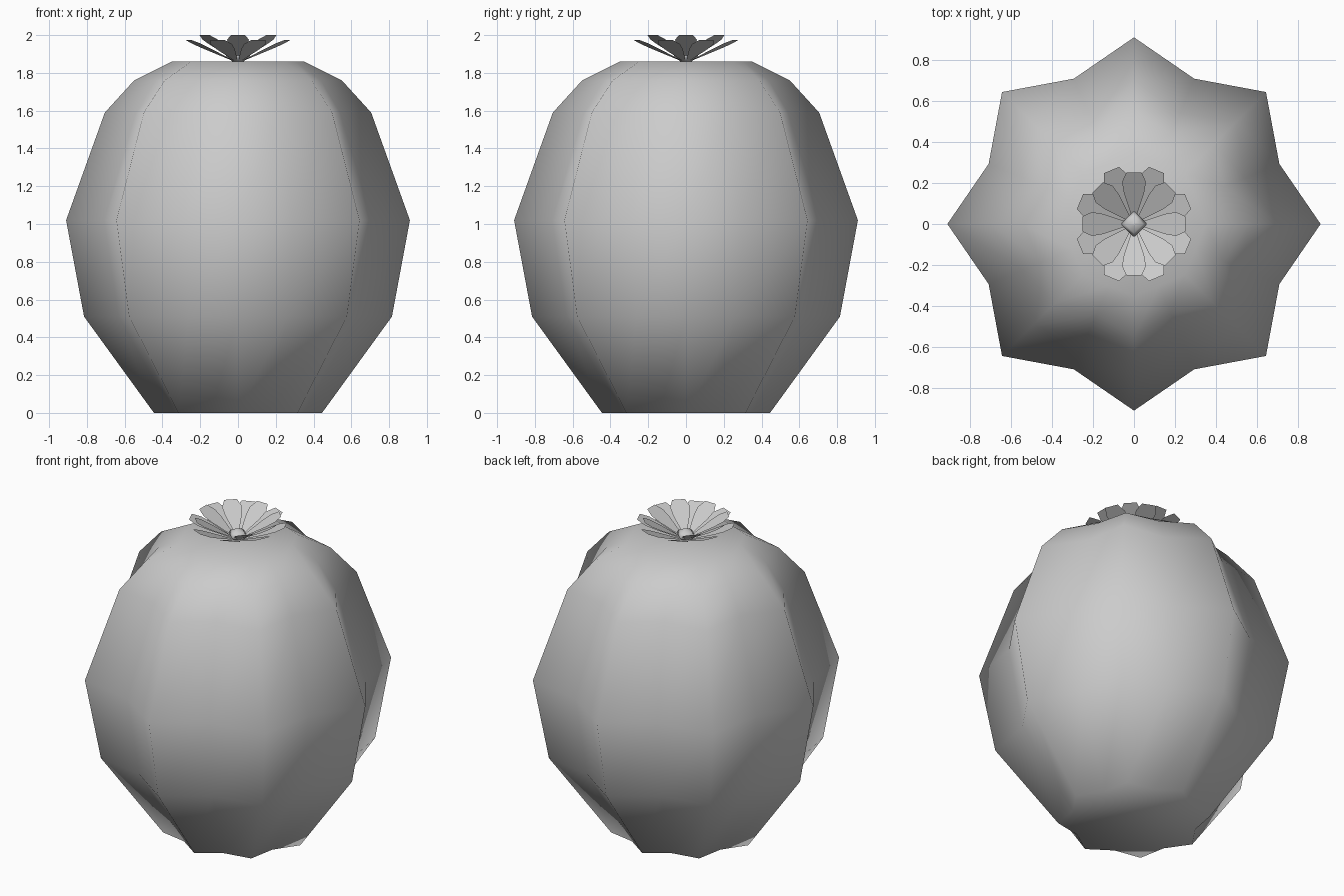
import bpy, bmesh
from math import sin, cos, pi, radians

cube = bpy.data.objects.get("Cube")
if cube:
    bpy.data.objects.remove(cube)

grey = bpy.data.materials.new("plain_grey")
grey.use_nodes = True
grey.diffuse_color = (0.6, 0.6, 0.6, 1)
grey.node_tree.nodes["Principled BSDF"].inputs["Base Color"].default_value = (0.6, 0.6, 0.6, 1)


def finish(name, bm):
    mesh = bpy.data.meshes.new(name)
    bm.to_mesh(mesh)
    bm.free()
    mesh.materials.append(grey)
    obj = bpy.data.objects.new(name, mesh)
    bpy.context.collection.objects.link(obj)
    return obj


def loft(rings, sides):
    """Stack rings of (z, ridge radius, valley radius) and cap both ends."""
    bm = bmesh.new()
    loops = []
    for z, ridge, valley in rings:
        loop = []
        for i in range(sides):
            r = valley if i % 2 else ridge
            a = 2 * pi * i / sides
            loop.append(bm.verts.new((r * cos(a), r * sin(a), z)))
        loops.append(loop)
    for low, high in zip(loops, loops[1:]):
        for i in range(sides):
            j = (i + 1) % sides
            bm.faces.new((low[i], low[j], high[j], high[i]))
    bm.faces.new(loops[0][::-1])
    bm.faces.new(loops[-1])
    for f in bm.faces:
        f.smooth = True
    return bm


# Ribbed body: eight ridges with valleys between
body = loft([(0, 0.445, 0.375), (0.51, 0.815, 0.685), (1.02, 0.91, 0.767),
             (1.59, 0.705, 0.585), (1.76, 0.55, 0.475), (1.86, 0.35, 0.325)], 16)
for e in body.edges:
    on_soft_ridge = all(abs(v.co.y) < 0.001 and v.co.x > 0 for v in e.verts)
    e.smooth = on_soft_ridge or e.calc_face_angle(0) < radians(60)
finish("ribbed_body", body)


# Flower: two rings of blunt flat petals
def petal_ring(name, count, turn, inner, outer, width):
    (r0, z0), (r1, z1) = inner, outer
    outline = [(0, 0.15), (0.55, 0.85), (0.8, 1), (1, 0.65)]
    outline += [(t, -w) for t, w in reversed(outline)]
    bm = bmesh.new()
    for k in range(count):
        a = 2 * pi * k / count + turn
        verts = []
        for t, w in outline:
            r, s = r0 + (r1 - r0) * t, -w * width
            verts.append(bm.verts.new((r * cos(a) - s * sin(a),
                                       r * sin(a) + s * cos(a),
                                       z0 + (z1 - z0) * t)))
        bm.faces.new(verts)
    bmesh.ops.recalc_face_normals(bm, faces=bm.faces)
    for f in bm.faces:
        f.normal_update()
        if f.normal.z < 0:
            f.normal_flip()
    finish(name, bm)


petal_ring("outer_petals", 8, pi / 8, (0.03, 1.865), (0.285, 1.975), 0.062)
petal_ring("inner_petals", 8, 0, (0.03, 1.875), (0.25, 2.0), 0.058)

# Small four-sided bud in the middle of the flower
finish("flower_bud", loft([(1.86, 0.03, 0.03), (1.89, 0.065, 0.065),
                           (1.91, 0.045, 0.045), (1.925, 0.008, 0.008)], 4))
